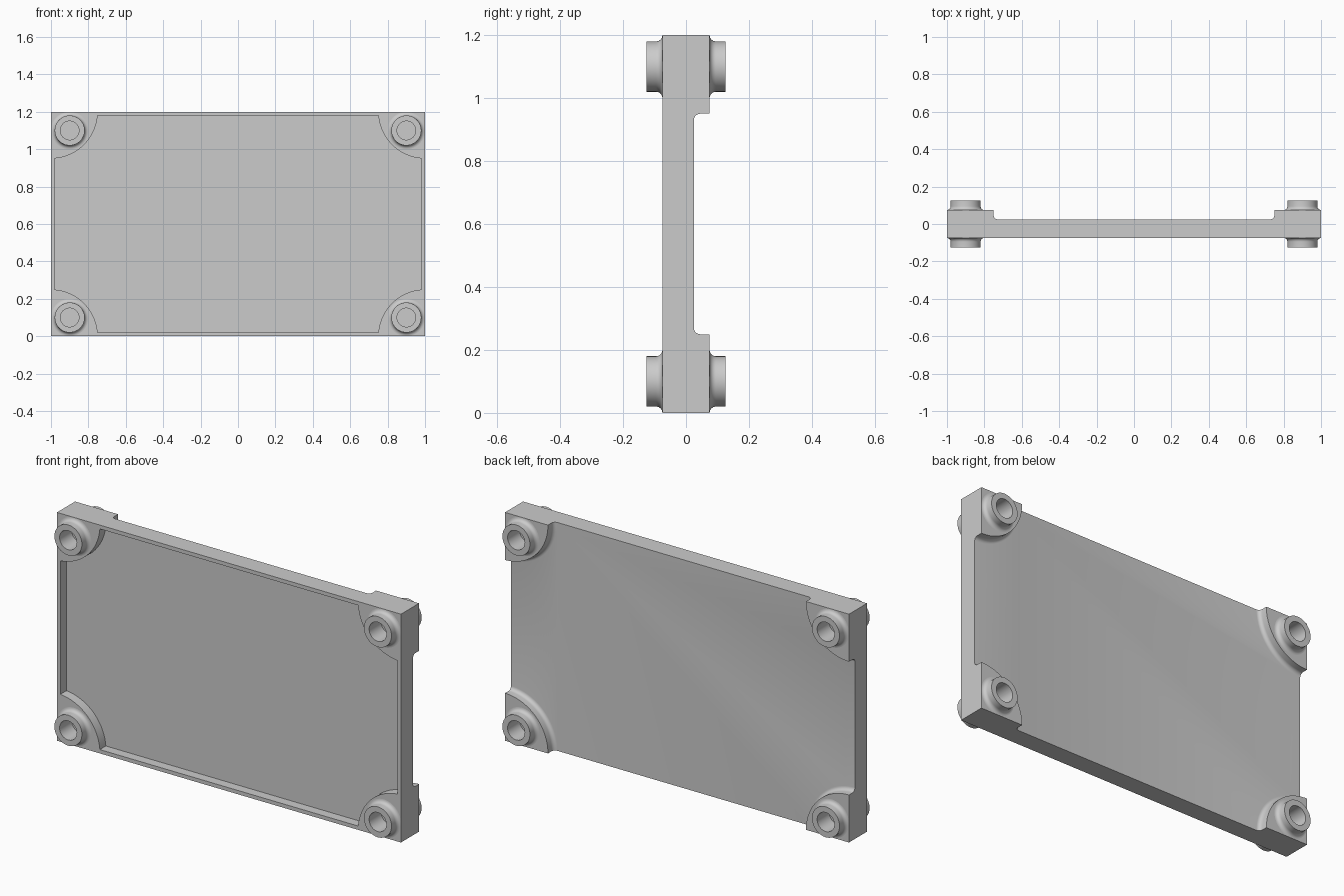
import bpy
import bmesh
from math import sin, cos, pi, asin, radians

cube = bpy.data.objects.get("Cube")
if cube:
    bpy.data.objects.remove(cube, do_unlink=True)

HALF_W, HALF_H = 1.0, 0.6       # plate half width and half height
FACE = 0.075                    # half thickness at the corners
FLOOR = 0.025                   # half thickness of the thin panel
PAD_R, FILLET, STEPS = 0.25, 0.02, 6
BOSS_X, BOSS_Z = 0.9, 0.5       # boss centres, from the plate centre
BOSS_R, HOLE_R, BOSS_TOP, SEGS = 0.08, 0.05, 0.125, 64

grey = bpy.data.materials.new("plain grey")
grey.use_nodes = True
colour = (0.6, 0.6, 0.6, 1)
grey.diffuse_color = colour
grey.node_tree.nodes["Principled BSDF"].inputs["Base Color"].default_value = colour


def loft(name, rings, closed=False):
    """Skin a stack of rings; cap the ends, or join last to first."""
    bm = bmesh.new()
    loops = [[bm.verts.new(p) for p in ring] for ring in rings]
    pairs = list(zip(loops, loops[1:]))
    if closed:
        pairs.append((loops[-1], loops[0]))
    else:
        bm.faces.new(loops[0])
        bm.faces.new(loops[-1])
    for a, b in pairs:
        for i in range(len(a)):
            j = (i + 1) % len(a)
            bm.faces.new((a[i], a[j], b[j], b[i]))
    bmesh.ops.recalc_face_normals(bm, faces=bm.faces)
    mesh = bpy.data.meshes.new(name)
    bm.to_mesh(mesh)
    bm.free()
    mesh.materials.append(grey)
    obj = bpy.data.objects.new(name, mesh)
    bpy.context.collection.objects.link(obj)
    return obj


def circle(x, z, r, y):
    return [(x + r * cos(2 * pi * i / SEGS), y, z + r * sin(2 * pi * i / SEGS))
            for i in range(SEGS)]


def outline(r, inset, y):
    """Rectangle with a quarter disc of radius r bitten from each corner."""
    ring = []
    start = asin(inset / r)
    for sx, sz in ((1, 1), (-1, 1), (-1, -1), (1, -1)):
        arc = []
        for i in range(25):
            a = start + (pi / 2 - 2 * start) * i / 24
            arc.append((sx * (HALF_W - r * sin(a)), y,
                        HALF_H + sz * (HALF_H - r * cos(a))))
        ring += arc if sx * sz > 0 else arc[::-1]
    return ring


def activate(obj):
    bpy.ops.object.select_all(action='DESELECT')
    obj.select_set(True)
    bpy.context.view_layer.objects.active = obj


def carve(target, cutter):
    mod = target.modifiers.new("carve", 'BOOLEAN')
    mod.operation, mod.solver, mod.object = 'DIFFERENCE', 'EXACT', cutter
    activate(target)
    bpy.ops.object.modifier_apply(modifier=mod.name)
    bpy.data.objects.remove(cutter, do_unlink=True)


def smooth(obj):
    activate(obj)
    bpy.ops.object.shade_smooth_by_angle(angle=radians(30))


# Solid plate
corners = ((-1, 0), (1, 0), (1, 1), (-1, 1))
plate = loft("plate", [[(x * HALF_W, y, z * 2 * HALF_H) for x, z in corners]
                       for y in (-FACE, FACE)])

# Front pocket inside a thin rim
carve(plate, loft("pocket_cutter", [outline(PAD_R, FILLET, y)
                                    for y in (-0.2, -FLOOR)]))

# Back relief, leaving filleted corner pads
angles = [pi / 2 * i / STEPS for i in range(STEPS + 1)]
relief = [outline(PAD_R + FILLET * (1 - sin(t)), -0.05,
                  FLOOR + FILLET * (1 - cos(t))) for t in angles]
relief.append(outline(PAD_R, -0.05, 0.2))
carve(plate, loft("relief_cutter", relief))

# Ring-shaped bosses with flared feet, over blind holes
flare = [(BOSS_R + FILLET * (1 - sin(t)), FACE + FILLET * (1 - cos(t)))
         for t in angles]
profile = flare + [(BOSS_R, BOSS_TOP), (HOLE_R, BOSS_TOP), (HOLE_R, FACE)]
for side_y, face_name in ((-1, "front"), (1, "back")):
    for sx, x_name in ((-1, "right"), (1, "left")):
        for sz, z_name in ((-1, "lower"), (1, "upper")):
            x, z = sx * BOSS_X, HALF_H + sz * BOSS_Z
            carve(plate, loft("hole_cutter", [circle(x, z, HOLE_R, side_y * y)
                                              for y in (FLOOR, 0.2)]))
            boss = loft(f"{face_name}_{z_name}_{x_name}_boss",
                        [circle(x, z, r, side_y * y) for r, y in profile],
                        closed=True)
            smooth(boss)

smooth(plate)
